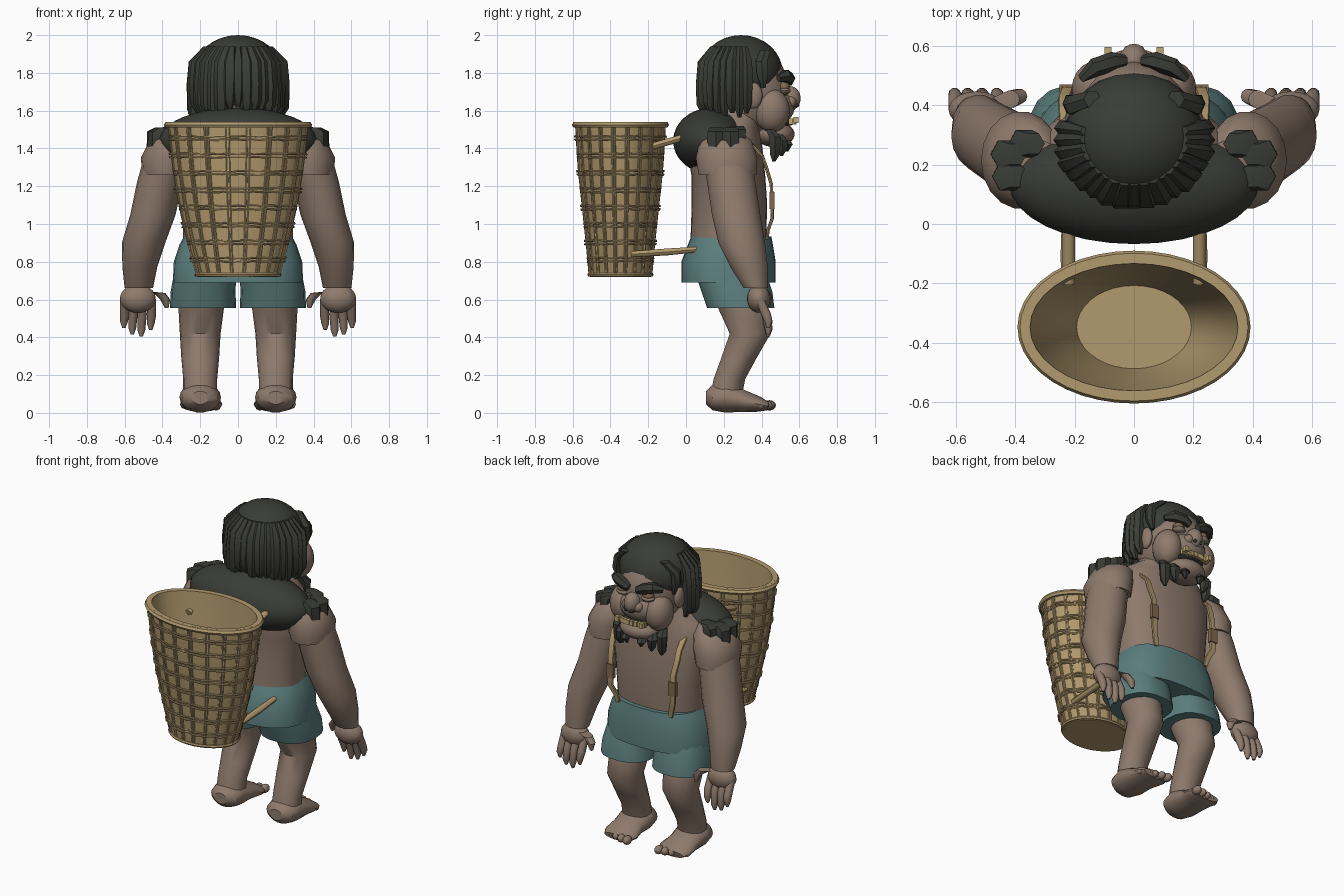
import bpy, bmesh, math, random
from mathutils import Vector, Matrix, Euler

if "Cube" in bpy.data.objects:
    bpy.data.objects.remove(bpy.data.objects["Cube"])

random.seed(4)


def material(name, rgb):
    m = bpy.data.materials.new(name)
    m.diffuse_color = (*rgb, 1)
    m.use_nodes = True
    m.node_tree.nodes["Principled BSDF"].inputs["Base Color"].default_value = m.diffuse_color
    return m


SKIN = material("skin", (0.27, 0.195, 0.15))
HAIR = material("dark hair", (0.042, 0.045, 0.037))
CLOTH = material("teal cloth", (0.105, 0.205, 0.205))
WICKER = material("wicker", (0.44, 0.32, 0.155))
LEATHER = material("brown leather", (0.22, 0.14, 0.075))
TOOTH = material("yellow tooth", (0.52, 0.4, 0.17))


def finish(name, bm, mat, mirror=False):
    bmesh.ops.recalc_face_normals(bm, faces=bm.faces)
    me = bpy.data.meshes.new(name)
    bm.to_mesh(me)
    bm.free()
    me.materials.append(mat)
    ob = bpy.data.objects.new(name, me)
    bpy.context.collection.objects.link(ob)
    if mirror:
        ob.modifiers.new("mirror", 'MIRROR')
    return ob


def loft(name, rings, mat, n=16, flat=False, mirror=False, power=2.0):
    """Skin elliptical rings (x, y, z, rx, ry); flat keeps every ring level."""
    bm = bmesh.new()
    cs = [Vector(r[:3]) for r in rings]
    loops = []
    for i, r in enumerate(rings):
        t = Vector((0, 0, 1))
        if not flat:
            t = (cs[min(i + 1, len(cs) - 1)] - cs[max(i - 1, 0)]).normalized()
        ref = Vector((0, 1, 0)) if abs(t.x) > 0.8 else Vector((1, 0, 0))
        v = t.cross(ref).normalized()
        u = v.cross(t)
        loop = []
        for k in range(n):
            a = math.tau * k / n
            c, s = math.cos(a), math.sin(a)
            c = math.copysign(abs(c) ** (2 / power), c)
            s = math.copysign(abs(s) ** (2 / power), s)
            loop.append(bm.verts.new(cs[i] + u * c * r[3] + v * s * r[4]))
        loops.append(loop)
    for a, b in zip(loops, loops[1:]):
        for k in range(n):
            bm.faces.new((a[k], a[(k + 1) % n], b[(k + 1) % n], b[k]))
    bm.faces.new(loops[0])
    bm.faces.new(loops[-1])
    return finish(name, bm, mat, mirror)


def ball(name, loc, size, mat, mirror=False, rot=(0, 0, 0), seg=20):
    bm = bmesh.new()
    m = Matrix.LocRotScale(Vector(loc), Euler(rot), Vector(size))
    bmesh.ops.create_uvsphere(bm, u_segments=seg, v_segments=max(6, seg * 2 // 3), radius=1, matrix=m)
    return finish(name, bm, mat, mirror)


def box(name, loc, size, mat, mirror=False, rot=(0, 0, 0)):
    bm = bmesh.new()
    m = Matrix.LocRotScale(Vector(loc), Euler(rot), Vector(size))
    bmesh.ops.create_cube(bm, size=1, matrix=m)
    return finish(name, bm, mat, mirror)


def strands(name, paths, radius, mat, cyclic=False):
    cu = bpy.data.curves.new(name, 'CURVE')
    cu.dimensions = '3D'
    cu.bevel_depth = radius
    cu.bevel_resolution = 1
    cu.use_fill_caps = True
    for p in paths:
        sp = cu.splines.new('POLY')
        sp.points.add(len(p) - 1)
        for q, c in zip(sp.points, p):
            q.co = (*c, 1)
        sp.use_cyclic_u = cyclic
    cu.materials.append(mat)
    ob = bpy.data.objects.new(name, cu)
    bpy.context.collection.objects.link(ob)
    return ob


# Torso and neck
loft("torso", [(0, .22, .86, .29, .2), (0, .225, .95, .29, .2), (0, .23, 1.1, .3, .2),
               (0, .225, 1.25, .32, .195), (0, .205, 1.4, .34, .2), (0, .21, 1.5, .29, .18),
               (0, .25, 1.57, .18, .14), (0, .3, 1.66, .12, .12)],
     SKIN, 28, True, power=2.4)

# Shorts
loft("shorts_waist", [(0, .225, .69, .345, .25), (0, .225, .8, .34, .25),
                      (0, .235, .89, .31, .225), (0, .24, .935, .285, .212)],
     CLOTH, 28, True, power=2.6)
loft("shorts_leg", [(.185, .29, .555, .175, .18), (.185, .27, .64, .172, .19),
                    (.175, .24, .73, .165, .19)], CLOTH, 18, True, True, 2.4)

# Legs and feet
loft("leg", [(.19, .26, .68, .11, .13), (.195, .3, .55, .12, .13), (.2, .34, .42, .108, .11),
             (.2, .28, .29, .1, .095), (.2, .23, .18, .09, .085), (.2, .21, .08, .09, .085)],
     SKIN, 18, True, True)
loft("foot", [(.2, .105, .08, .045, .035), (.2, .14, .08, .092, .067), (.2, .21, .082, .11, .081),
              (.2, .31, .06, .1, .058), (.195, .39, .045, .112, .04), (.195, .435, .035, .09, .022)],
     SKIN, 18, mirror=True)
for i in range(5):
    r = .034 - .003 * i
    ball("toe", (.115 + .043 * i, .442 - .003 * i * i, .04), (r * .75, r, r * .8), SKIN, True, seg=12)

# Arms
loft("upper_arm", [(.31, .2, 1.5, .06, .08), (.35, .21, 1.44, .12, .14),
                   (.38, .215, 1.35, .135, .165), (.385, .22, 1.26, .12, .155)],
     SKIN, 18, True, True)
loft("forearm", [(.39, .225, 1.31, .12, .13), (.415, .24, 1.22, .12, .13), (.45, .265, 1.05, .12, .13),
                 (.5, .295, .9, .115, .125), (.52, .335, .77, .092, .1), (.525, .37, .66, .075, .065)],
     SKIN, 18, True, True)

# Hands
ball("palm", (.53, .385, .605), (.095, .062, .075), SKIN, True)
for i, x in enumerate((.458, .508, .556, .6)):
    tip = (.45, .415, .425, .46)[i]
    loft("finger", [(x, .39, .6, .024, .024), (x, .425, .52, .025, .026),
                    (x + .004, .437, tip + .025, .021, .022), (x + .004, .435, tip - .01, .009, .009)],
         SKIN, 10, mirror=True)
loft("thumb", [(.47, .395, .64, .03, .03), (.415, .42, .635, .03, .03), (.385, .43, .6, .026, .026),
               (.378, .435, .555, .01, .01)], SKIN, 10, True, True)

# Head and face
ball("head", (0, .335, 1.7), (.195, .212, .24), SKIN)
ball("muzzle", (0, .46, 1.62), (.14, .115, .1), SKIN)
ball("cheek", (.125, .455, 1.6), (.085, .095, .115), SKIN, True)
ball("jaw", (0, .47, 1.475), (.13, .105, .068), SKIN)
ball("nose", (0, .55, 1.665), (.05, .057, .065), SKIN)
ball("nostril_wing", (.043, .548, 1.645), (.03, .036, .032), SKIN, True, seg=12)
ball("nostril", (.022, .588, 1.628), (.012, .012, .01), HAIR, True, seg=8)
ball("ear", (.205, .355, 1.68), (.026, .05, .07), SKIN, True)
ball("eye", (.09, .518, 1.725), (.038, .032, .03), LEATHER, True, seg=12)
ball("eyelid", (.09, .522, 1.706), (.045, .032, .02), SKIN, True, seg=12)
ball("mouth", (0, .485, 1.535), (.105, .088, .022), HAIR)
loft("eyebrow", [(.03, .55, 1.752, .02, .024), (.07, .548, 1.77, .032, .034),
                 (.13, .527, 1.785, .032, .036), (.178, .49, 1.77, .015, .02)], HAIR, 6, mirror=True)
for i in range(4):
    x = .013 + .025 * i
    box("tooth", (x, .575 - 2.6 * x * x, 1.543), (.022, .022, .03), TOOTH, True)
box("tusk", (.088, .582, 1.55), (.024, .026, .032), TOOTH, True)

# Beard locks
for x, y, top, end, r in ((.05, .535, 1.46, 1.385, .032), (.105, .505, 1.48, 1.36, .034),
                          (.15, .465, 1.5, 1.33, .036)):
    loft("beard_lock", [(x, y - .02, top, r * .7, r * .7), (x + .008, y + .006, top - .04, r, r),
                        (x + .008, y + .006, end + .035, r * .8, r * .8), (x, y, end, r * .25, r * .25)],
         HAIR, 6, True, True)

# Hair cap with a fringe of hanging locks
ball("hair_cap", (0, .292, 1.8), (.235, .22, .2), HAIR, seg=24)
for i in range(19):
    a = math.radians(-99 + 11 * i)
    end = 1.6 - .04 * abs(math.sin(a)) + random.uniform(-.03, .03)
    w = random.uniform(.036, .046)
    rings = []
    for k, z, s in ((.72, 1.94, .5), (.98, 1.86, 1), (1.03, 1.74, 1), (1.04, end + .05, .85), (.98, end, .35)):
        rings.append((math.sin(a) * .228 * k, .29 - math.cos(a) * .205 * k, z, w * s, w * s * .8))
    loft("hair_lock", rings, HAIR, 6, True)
loft("temple_lock", [(.14, .42, 1.92, .03, .03), (.205, .4, 1.86, .03, .036),
                     (.215, .405, 1.79, .026, .034), (.2, .41, 1.72, .01, .012)], HAIR, 6, True, True)

# Shaggy mantle on the upper back
ball("back_hair", (0, .135, 1.44), (.42, .203, .175), HAIR, seg=32)
for y, x, z in ((.16, .425, 1.43), (.235, .43, 1.43), (.27, .37, 1.44)):
    loft("shoulder_tuft", [(x - .03, y, z + .08, .04, .04), (x, y, z + .06, .052, .054),
                           (x + .008, y, z - .055, .046, .05), (x - .005, y, z - .08, .03, .03)],
         HAIR, 6, True, True)

# Basket shell, open at the top
CY = -.347
PROFILE = ((.72, .215, .162), (.9, .265, .178), (1.1, .312, .2), (1.3, .345, .222), (1.54, .372, .236))


def wall(z):
    for (z0, a0, b0), (z1, a1, b1) in zip(PROFILE, PROFILE[1:]):
        if z <= z1:
            f = (z - z0) / (z1 - z0)
            return a0 + f * (a1 - a0), b0 + f * (b1 - b0)
    return PROFILE[-1][1:]


def on_wall(a, z, off=0.0):
    rx, ry = wall(z)
    return ((rx + off) * math.cos(a), CY + (ry + off) * math.sin(a), z)


shell = [(0, CY, z, a, b) for z, a, b in PROFILE]
shell += [(0, CY, max(z, .75), a - .022, b - .022) for z, a, b in reversed(PROFILE)]
loft("basket_shell", shell, WICKER, 36, True)

# Basket rim and woven strands
hoop = [math.tau * i / 40 for i in range(40)]
strands("basket_rim", [[on_wall(a, 1.525, .005) for a in hoop]], .017, WICKER, True)
strands("basket_base_hoop", [[on_wall(a, .732, .003) for a in hoop]], .01, WICKER, True)
COUNT = 20
uprights = []
for i in range(COUNT):
    for d in (-.025, .025):
        a = math.tau * (i + .5) / COUNT + d
        uprights.append([on_wall(a, .73 + .078 * k, .002) for k in range(11)])
strands("basket_uprights", uprights, .0055, WICKER)
bands = []
for row in range(8):
    for d in (-.009, .009):
        z = .81 + .092 * row + d
        bands.append([on_wall(math.tau * k / 80, z + random.uniform(-.003, .003),
                              .004 + .006 * math.cos(math.tau * k / 80 * COUNT / 2 + math.pi * row))
                      for k in range(80)])
strands("basket_weave", bands, .0055, WICKER, True)

# Carrying rods
loft("lower_rod", [(.225, -.29, .84, .019, .017), (.225, -.1, .852, .022, .019),
                   (.225, .08, .867, .016, .015)], WICKER, 10, mirror=True)
loft("upper_rod", [(.22, -.2, 1.405, .021, .019), (.22, .03, 1.47, .021, .019)], WICKER, 10, mirror=True)

# Chest straps
loft("strap", [(.23, .31, 1.46, .02, .008), (.235, .405, 1.36, .02, .008), (.235, .425, 1.3, .02, .009),
               (.225, .452, 1.21, .02, .009), (.225, .457, 1.03, .02, .009),
               (.2, .435, .97, .019, .009), (.19, .43, .92, .014, .007)],
     WICKER, 8, mirror=True, power=4)
box("strap_buckle", (.225, .456, 1.125), (.05, .026, .09), LEATHER, True)

# Convert curves to meshes, then smooth everything with sharp edges kept
bpy.ops.object.select_all(action='DESELECT')
curves = [o for o in bpy.context.scene.objects if o.type == 'CURVE']
for o in curves:
    o.select_set(True)
bpy.context.view_layer.objects.active = curves[0]
bpy.ops.object.convert(target='MESH')
bpy.ops.object.select_all(action='SELECT')
bpy.ops.object.shade_smooth_by_angle(angle=math.radians(38))
